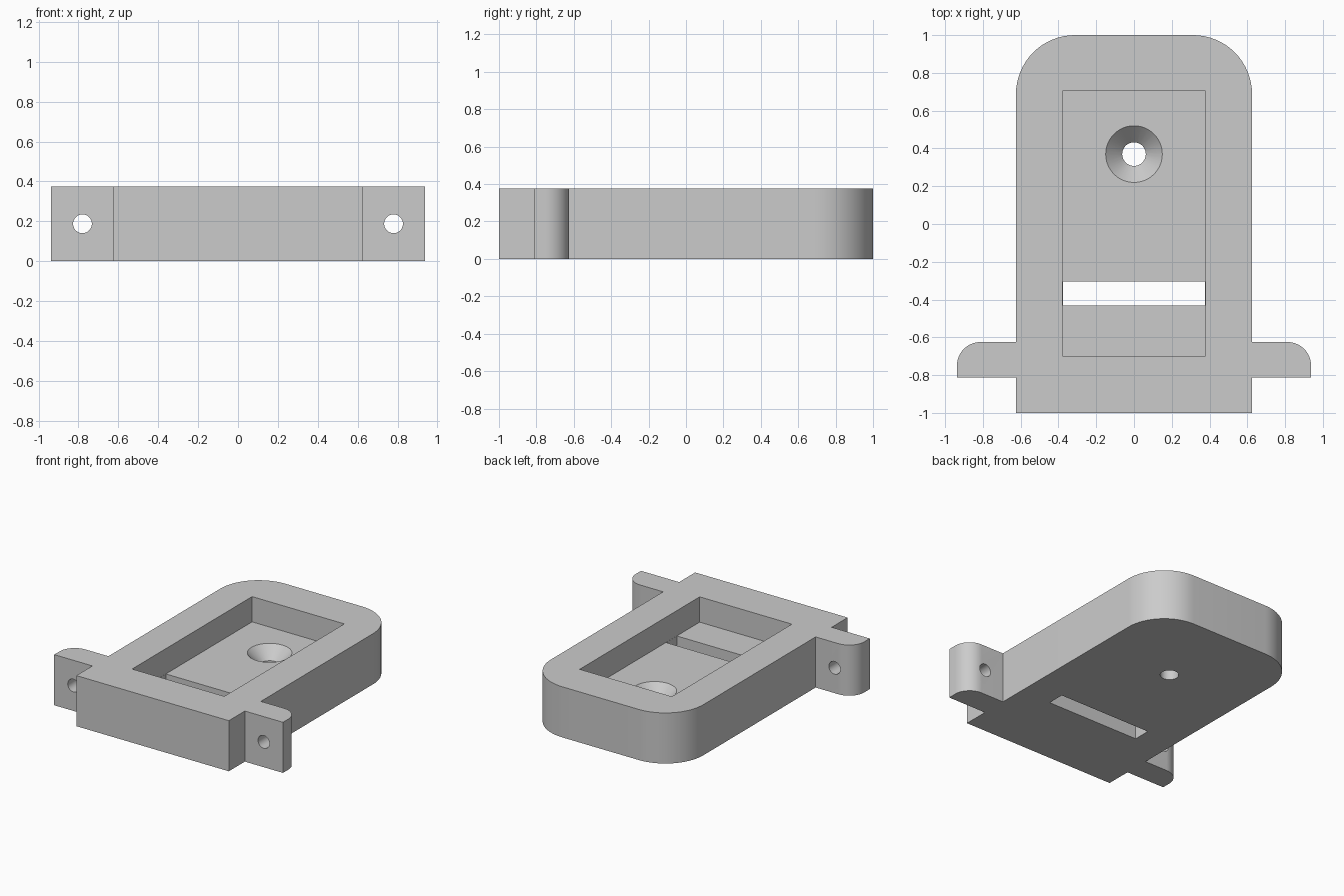
import bpy
import bmesh
from math import cos, sin, pi
from mathutils import Matrix, Vector

default = bpy.data.objects.get("Cube")
if default:
    bpy.data.objects.remove(default, do_unlink=True)

HEIGHT = 0.375
FLOOR = HEIGHT / 2

# One plain grey for the whole bracket
grey = bpy.data.materials.new("light_grey")
grey.use_nodes = True
color = (0.6, 0.6, 0.6, 1)
grey.diffuse_color = color
grey.node_tree.nodes["Principled BSDF"].inputs["Base Color"].default_value = color


def finish(name, bm):
    bmesh.ops.recalc_face_normals(bm, faces=bm.faces)
    mesh = bpy.data.meshes.new(name)
    bm.to_mesh(mesh)
    bm.free()
    mesh.materials.append(grey)
    obj = bpy.data.objects.new(name, mesh)
    bpy.context.collection.objects.link(obj)
    return obj


def box(name, low, high):
    low, high = Vector(low), Vector(high)
    bm = bmesh.new()
    bmesh.ops.create_cube(bm, size=1)
    bmesh.ops.scale(bm, vec=high - low, verts=bm.verts)
    bmesh.ops.translate(bm, vec=(low + high) / 2, verts=bm.verts)
    return finish(name, bm)


def cone(name, center, r1, r2, depth, turn=0.0):
    bm = bmesh.new()
    matrix = Matrix.Translation(center) @ Matrix.Rotation(turn, 4, "X")
    bmesh.ops.create_cone(bm, cap_ends=True, segments=48, radius1=r1,
                          radius2=r2, depth=depth, matrix=matrix)
    return finish(name, bm)


def corner(x, y, radius, steps=16):
    """Rounded outer back corner ending at x, y."""
    return [(x - radius + radius * cos(i / steps * pi / 2),
             y - radius + radius * sin(i / steps * pi / 2))
            for i in range(steps + 1)]


# Body outline with side tabs: right half, then mirrored
half = [(0.625, -1), (0.625, -0.8125), (0.9375, -0.8125)]
half += corner(0.9375, -0.625, 0.125)
half += [(0.625, -0.625)]
half += corner(0.625, 1, 0.3125)
outline = half + [(-x, y) for x, y in reversed(half)]

bm = bmesh.new()
base = bm.faces.new([bm.verts.new((x, y, 0)) for x, y in outline])
walls = bmesh.ops.extrude_face_region(bm, geom=[base])
top = [v for v in walls["geom"] if isinstance(v, bmesh.types.BMVert)]
bmesh.ops.translate(bm, vec=(0, 0, HEIGHT), verts=top)
bracket = finish("bracket_body", bm)

# Pocket, strap slot, countersunk screw hole and tab holes
cutters = [
    box("pocket_cutter", (-0.378, -0.7, FLOOR), (0.378, 0.705, 0.5)),
    box("slot_cutter", (-0.377, -0.432, -0.1), (0.377, -0.305, 0.25)),
    cone("screw_hole_cutter", (0, 0.37, 0.05), 0.0625, 0.0625, 0.3),
    cone("countersink_cutter", (0, 0.37, 0.165), 0.0425, 0.2125, 0.17),
]
for side in (-1, 1):
    cutters.append(cone("tab_hole_cutter", (side * 0.78, -0.72, FLOOR),
                        0.047, 0.047, 0.4, pi / 2))

bpy.ops.object.select_all(action="DESELECT")
bpy.context.view_layer.objects.active = bracket
bracket.select_set(True)
for cutter in cutters:
    cut = bracket.modifiers.new(cutter.name, "BOOLEAN")
    cut.operation = "DIFFERENCE"
    cut.solver = "EXACT"
    cut.object = cutter
    bpy.ops.object.modifier_apply(modifier=cut.name)
    bpy.data.objects.remove(cutter, do_unlink=True)

bpy.ops.object.shade_smooth_by_angle(angle=pi / 6)
